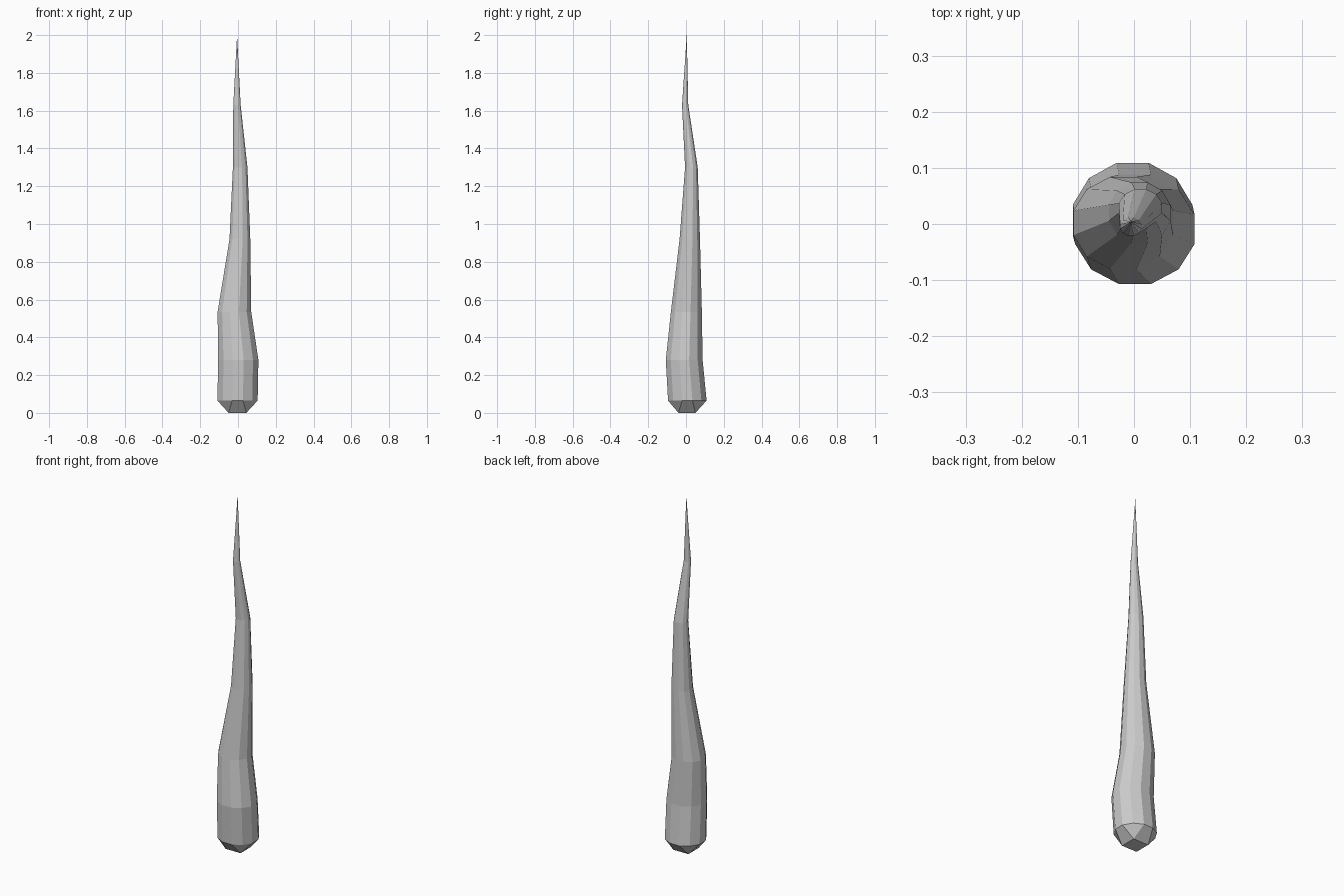
import bpy, bmesh
from math import cos, sin, pi

if "Cube" in bpy.data.objects:
    bpy.data.objects.remove(bpy.data.objects["Cube"])

SIDES = 12
# rings: z, x min, x max, y min, y max
RINGS = [
    (0.065, -0.109, 0.104, -0.095, 0.109),
    (0.28, -0.105, 0.108, -0.107, 0.088),
    (0.535, -0.108, 0.07, -0.08, 0.084),
    (0.92, -0.045, 0.065, -0.034, 0.074),
    (1.30, -0.027, 0.05, -0.005, 0.062),
    (1.63, -0.025, 0.014, -0.021, 0.012),
]

bm = bmesh.new()


def ring(z, x0, x1, y0, y1):
    """Twelve-sided ring with flat sides touching the given bounds."""
    k = 0.5 / cos(pi / SIDES)
    return [bm.verts.new(((x0 + x1) / 2 + (x1 - x0) * k * cos((i + 0.5) * 2 * pi / SIDES),
                          (y0 + y1) / 2 + (y1 - y0) * k * sin((i + 0.5) * 2 * pi / SIDES), z))
            for i in range(SIDES)]


# tapering, wavering body
loops = [ring(*r) for r in RINGS]
for a, b in zip(loops, loops[1:]):
    for i in range(SIDES):
        j = (i + 1) % SIDES
        bm.faces.new((a[i], a[j], b[j], b[i]))

# pointed tip
tip = bm.verts.new((-0.005, 0.004, 2.0))
for i in range(SIDES):
    bm.faces.new((loops[-1][i], loops[-1][(i + 1) % SIDES], tip))

# bevelled base: square foot, four corner quads and four side quads
foot = [bm.verts.new((x, y, 0)) for x, y in
        ((0.044, 0.05), (-0.05, 0.05), (-0.05, -0.04), (0.044, -0.04))]
low = loops[0]
for c in range(4):
    s = 3 * c
    v = [low[(s + k) % SIDES] for k in range(4)]
    bm.faces.new((foot[c], v[2], v[1], v[0]))
    bm.faces.new((foot[c], foot[(c + 1) % 4], v[3], v[2]))
bm.faces.new(foot[::-1])

bmesh.ops.recalc_face_normals(bm, faces=bm.faces)
mesh = bpy.data.meshes.new("tapered_spike")
bm.to_mesh(mesh)
bm.free()
bpy.context.collection.objects.link(bpy.data.objects.new("tapered_spike", mesh))
